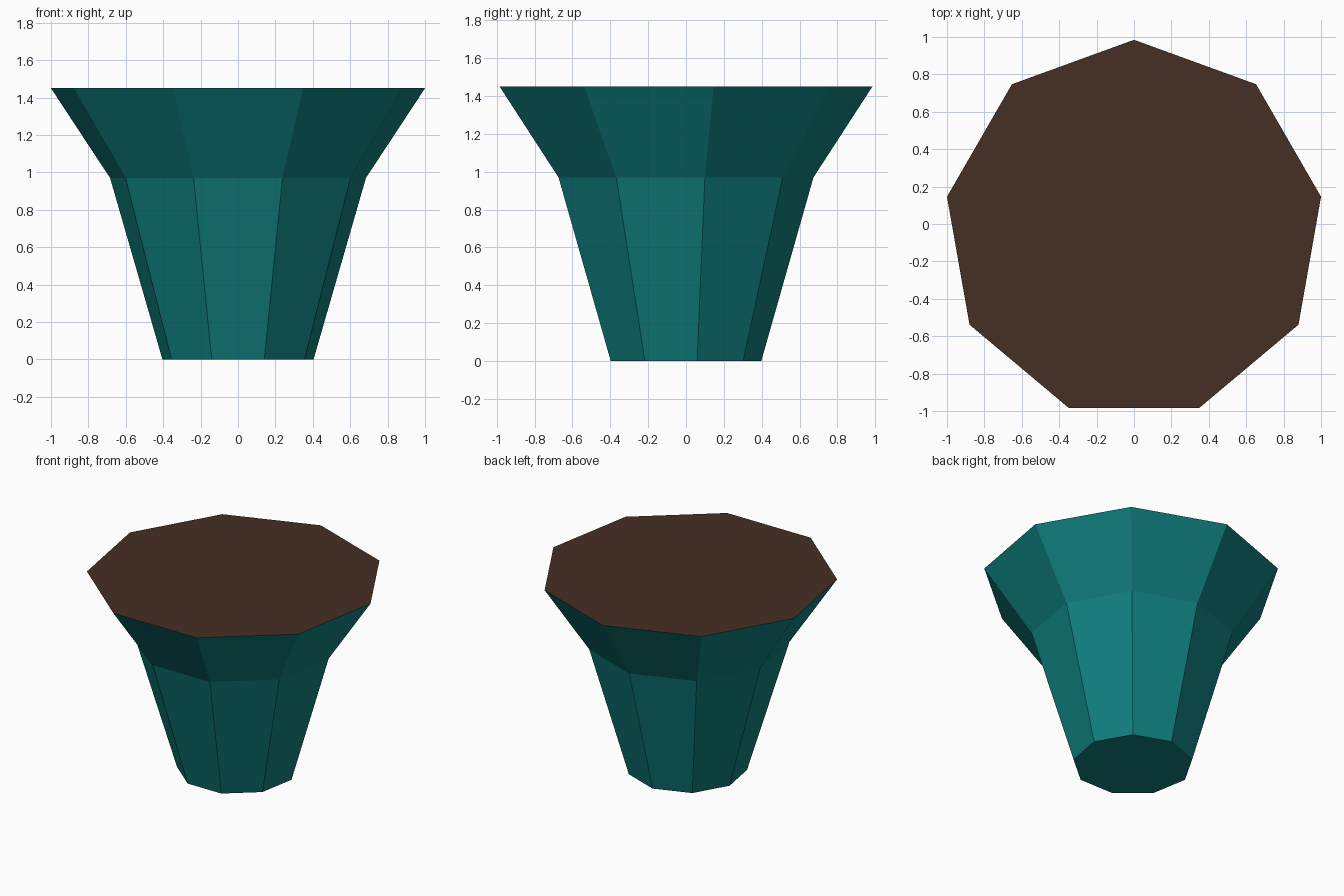
import bpy, bmesh, math

if "Cube" in bpy.data.objects:
    bpy.data.objects.remove(bpy.data.objects["Cube"])

SIDES = 9
# (half width, height) of each ring, bottom to top
RINGS = [(0.404, 0.0), (0.684, 0.97), (1.0, 1.45)]


def material(name, color):
    m = bpy.data.materials.new(name)
    m.diffuse_color = (*color, 1.0)
    m.use_nodes = True
    m.node_tree.nodes["Principled BSDF"].inputs["Base Color"].default_value = m.diffuse_color
    return m


def ring(bm, half_width, z):
    # nonagon with a corner towards +y, centred on its bounding box
    r = half_width / math.cos(math.radians(10))
    cy = -r * (1 - math.cos(math.radians(20))) / 2
    return [bm.verts.new((r * math.cos(a), cy + r * math.sin(a), z))
            for a in (math.pi / 2 + i * math.tau / SIDES for i in range(SIDES))]


def finish(bm, name, mat):
    me = bpy.data.meshes.new(name)
    bm.to_mesh(me)
    bm.free()
    me.materials.append(mat)
    ob = bpy.data.objects.new(name, me)
    bpy.context.collection.objects.link(ob)


teal = material("teal glaze", (0.005, 0.21, 0.21))
brown = material("brown soil", (0.062, 0.029, 0.018))

# Pot: tapered body, flared rim and closed base
bm = bmesh.new()
rings = [ring(bm, w, z) for w, z in RINGS]
bm.faces.new(rings[0][::-1])
for lo, hi in zip(rings, rings[1:]):
    for i in range(SIDES):
        j = (i + 1) % SIDES
        bm.faces.new((lo[i], lo[j], hi[j], hi[i]))
finish(bm, "pot", teal)

# Soil: flat cap level with the rim
bm = bmesh.new()
bm.faces.new(ring(bm, *RINGS[-1]))
finish(bm, "soil", brown)
